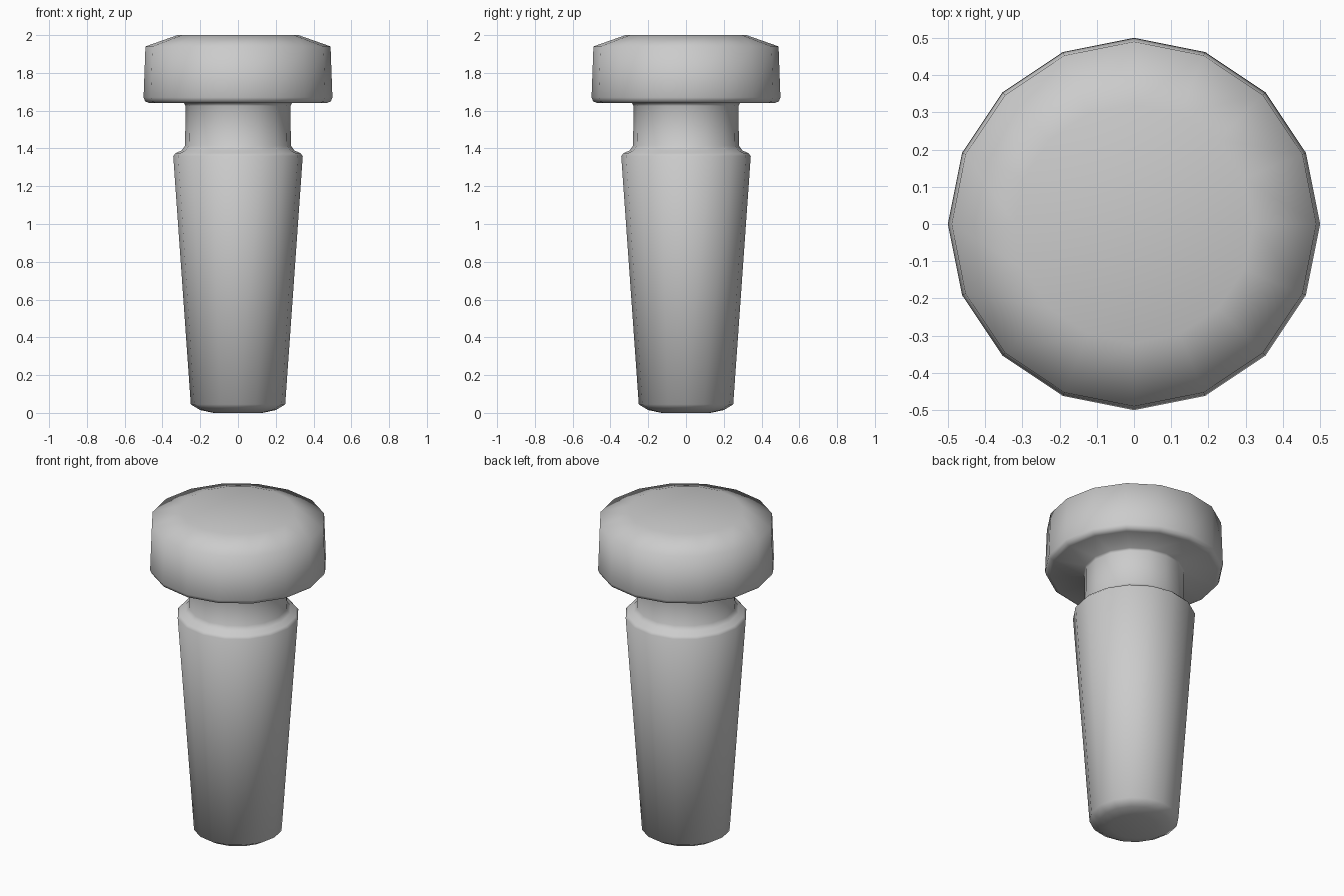
import bpy, bmesh
from math import cos, sin, tau

if "Cube" in bpy.data.objects:
    bpy.data.objects.remove(bpy.data.objects["Cube"])

SIDES = 16


def lathe(name, profile):
    """Spin (radius, z) points around z; both ends are closed by a fan."""
    bm = bmesh.new()
    rings = [[bm.verts.new((r * cos(tau * i / SIDES), r * sin(tau * i / SIDES), z))
              for i in range(SIDES)] for r, z in profile]
    for low, high in zip(rings, rings[1:]):
        for i in range(SIDES):
            j = (i + 1) % SIDES
            bm.faces.new((low[i], low[j], high[j], high[i]))
    bm.faces.new(rings[0][::-1])
    bm.faces.new(rings[-1])
    for f in bm.faces:
        f.smooth = True
    mesh = bpy.data.meshes.new(name)
    bm.to_mesh(mesh)
    bm.free()
    obj = bpy.data.objects.new(name, mesh)
    bpy.context.collection.objects.link(obj)
    return obj


# One continuous turned peg: tapered shaft, narrow neck, wide rounded head
lathe("turned_peg", [
    (0.13, 0.0), (0.20, 0.015), (0.25, 0.045),      # rounded foot
    (0.343, 1.36), (0.33, 1.375), (0.298, 1.39),    # taper and shoulder
    (0.28, 1.415), (0.278, 1.625), (0.285, 1.64),   # neck
    (0.47, 1.64), (0.492, 1.65), (0.50, 1.67),      # head underside
    (0.49, 1.94), (0.32, 2.0),                      # head side and top
])
